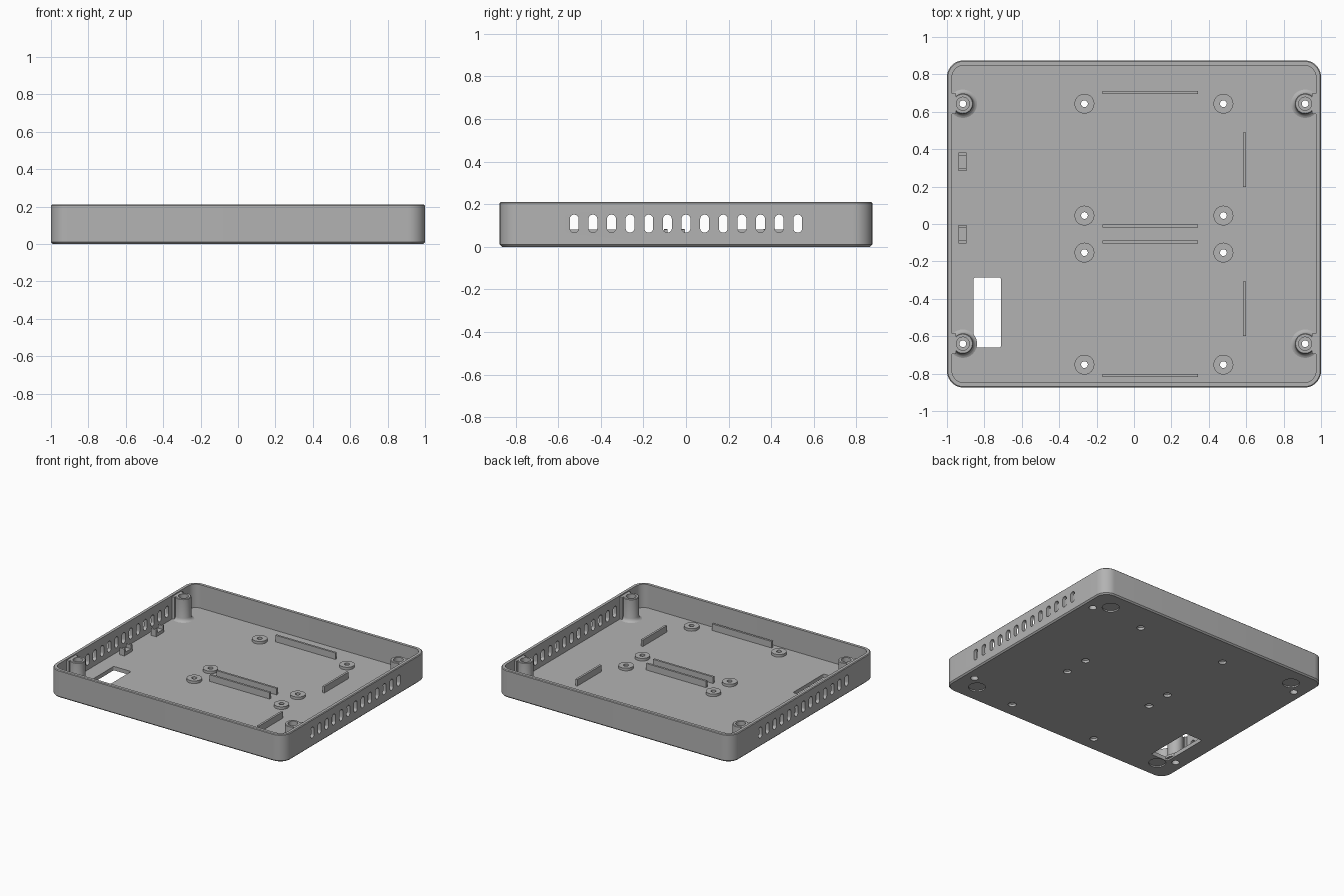
import bpy, bmesh, math

if "Cube" in bpy.data.objects:
    bpy.data.objects.remove(bpy.data.objects["Cube"])

grey = bpy.data.materials.new("light_grey")
grey.diffuse_color = (0.45, 0.45, 0.45, 1)
grey.use_nodes = True
grey.node_tree.nodes["Principled BSDF"].inputs["Base Color"].default_value = grey.diffuse_color


def make(name, bm):
    bmesh.ops.recalc_face_normals(bm, faces=bm.faces)
    me = bpy.data.meshes.new(name)
    bm.to_mesh(me)
    bm.free()
    me.materials.append(grey)
    ob = bpy.data.objects.new(name, me)
    bpy.context.collection.objects.link(ob)
    return ob


def rounded(hx, hy, r, n=10):
    """Outline of a rounded rectangle."""
    pts = []
    for k, (sx, sy) in enumerate([(1, 1), (-1, 1), (-1, -1), (1, -1)]):
        for i in range(n + 1):
            a = math.pi / 2 * (k + i / n)
            pts.append((sx * (hx - r) + r * math.cos(a), sy * (hy - r) + r * math.sin(a)))
    return pts


def loft(name, rings):
    """Closed solid through stacked rings of equal point count."""
    bm = bmesh.new()
    vs = [[bm.verts.new(p) for p in ring] for ring in rings]
    n = len(vs[0])
    for a, b in zip(vs, vs[1:]):
        for i in range(n):
            bm.faces.new((a[i], a[(i + 1) % n], b[(i + 1) % n], b[i]))
    bm.faces.new(vs[0][::-1])
    bm.faces.new(vs[-1])
    return make(name, bm)


def block(name, x0, x1, y0, y1, z0, z1, r=0.0):
    cx, cy, hx, hy = (x0 + x1) / 2, (y0 + y1) / 2, (x1 - x0) / 2, (y1 - y0) / 2
    pts = rounded(hx, hy, r, 4) if r else [(hx, hy), (-hx, hy), (-hx, -hy), (hx, -hy)]
    return loft(name, [[(cx + x, cy + y, z) for x, y in pts] for z in (z0, z1)])


def turned(name, x, y, profile, n=32, closed=False):
    """Turned part from (radius, z) pairs; closed makes an annular ring."""
    rings = [[(x + r * math.cos(2 * math.pi * i / n), y + r * math.sin(2 * math.pi * i / n), z)
              for i in range(n)] for r, z in profile]
    if not closed:
        return loft(name, rings)
    bm = bmesh.new()
    vs = [[bm.verts.new(p) for p in ring] for ring in rings]
    for a, b in zip(vs, vs[1:] + vs[:1]):
        for i in range(n):
            bm.faces.new((a[i], a[(i + 1) % n], b[(i + 1) % n], b[i]))
    return make(name, bm)


def cut(target, cutter):
    m = target.modifiers.new("cut", 'BOOLEAN')
    m.operation, m.solver, m.object = 'DIFFERENCE', 'EXACT', cutter
    bpy.context.view_layer.objects.active = target
    bpy.ops.object.modifier_apply(modifier=m.name)
    bpy.data.objects.remove(cutter)


W, D, H, FLOOR, WALL = 1.0, 0.875, 0.21, 0.03, 0.027


def shell_ring(inset, z, r=0.09):
    return [(x, y, z) for x, y in rounded(W - inset, D - inset, r - inset)]


# Tray: chamfered outer body with the cavity removed
tray = loft("tray", [shell_ring(0.01, 0), shell_ring(0, 0.01), shell_ring(0, H - 0.005),
                     shell_ring(0.005, H)])
cut(tray, loft("cavity", [shell_ring(WALL, FLOOR), shell_ring(WALL, H + 0.1)]))

# Vent slots through both side walls
slot = rounded(0.021, 0.042, 0.0205, 6)
for side in (-1, 1):
    for k in range(13):
        y = -0.525 + k * 0.0875
        cut(tray, loft("vent", [[(side * x, y + u, 0.109 + v) for u, v in slot]
                                for x in (0.95, 1.05)]))

# Rectangular opening in the floor
cut(tray, block("opening", -0.858, -0.71, -0.66, -0.285, -0.1, 0.1, 0.012))

# Round recesses for feet under the tray
for x in (-0.82, 0.82):
    for y in (-0.725, 0.725):
        cut(tray, turned("foot_recess", x, y, [(0.06, -0.05), (0.06, 0.01)]))

# Corner screw posts with a flared base, a counterbore and a web to the wall
TOP = 0.202
for sx in (-1, 1):
    for y in (-0.64, 0.643):
        x = sx * 0.915
        cut(tray, turned("post_hole", x, y, [(0.027, -0.05), (0.027, 0.1)]))
        turned("corner_post", x, y,
               [(0.027, 0.012), (0.027, 0.09), (0.018, 0.09), (0.018, 0.13), (0.035, 0.13),
                (0.035, TOP), (0.051, TOP), (0.055, TOP - 0.004), (0.055, 0.055),
                (0.059, 0.042), (0.066, 0.034), (0.076, FLOOR), (0.076, 0.012)], closed=True)
        xa, xb = sorted((sx * 0.953, sx * 0.985))
        block("post_web", xa, xb, y - 0.054, y + 0.054, 0.012, TOP)

# Mounting bosses with countersunk holes through the floor
for x in (-0.265, 0.478):
    for y in (0.643, 0.045, -0.153, -0.752):
        cut(tray, turned("boss_hole", x, y, [(0.028, -0.05), (0.028, 0.1)]))
        turned("boss", x, y, [(0.028, 0.004), (0.028, 0.018), (0.018, 0.024), (0.018, 0.05),
                              (0.053, 0.05), (0.053, 0.015)], closed=True)

# Locating ribs on the floor
for y in (0.702, -0.012, -0.096, -0.81):
    block("long_rib", -0.168, 0.342, y - 0.008, y + 0.008, 0.015, 0.08)
for y0, y1 in ((0.197, 0.49), (-0.6, -0.308)):
    block("short_rib", 0.582, 0.598, y0, y1, 0.015, 0.08)

# Small cable cradles: low base between two raised ends
for y0 in (-0.103, 0.284):
    y1 = y0 + 0.097
    block("cradle_base", -0.938, -0.895, y0, y1, 0.015, 0.055)
    for a, b in ((y0, y0 + 0.016), (y1 - 0.016, y1)):
        block("cradle_end", -0.938, -0.895, a, b, 0.015, 0.083)

# Smooth the curves, keep the edges crisp
bpy.ops.object.select_all(action='DESELECT')
for ob in bpy.context.scene.objects:
    ob.select_set(True)
bpy.context.view_layer.objects.active = tray
bpy.ops.object.shade_smooth_by_angle(angle=math.radians(30))
